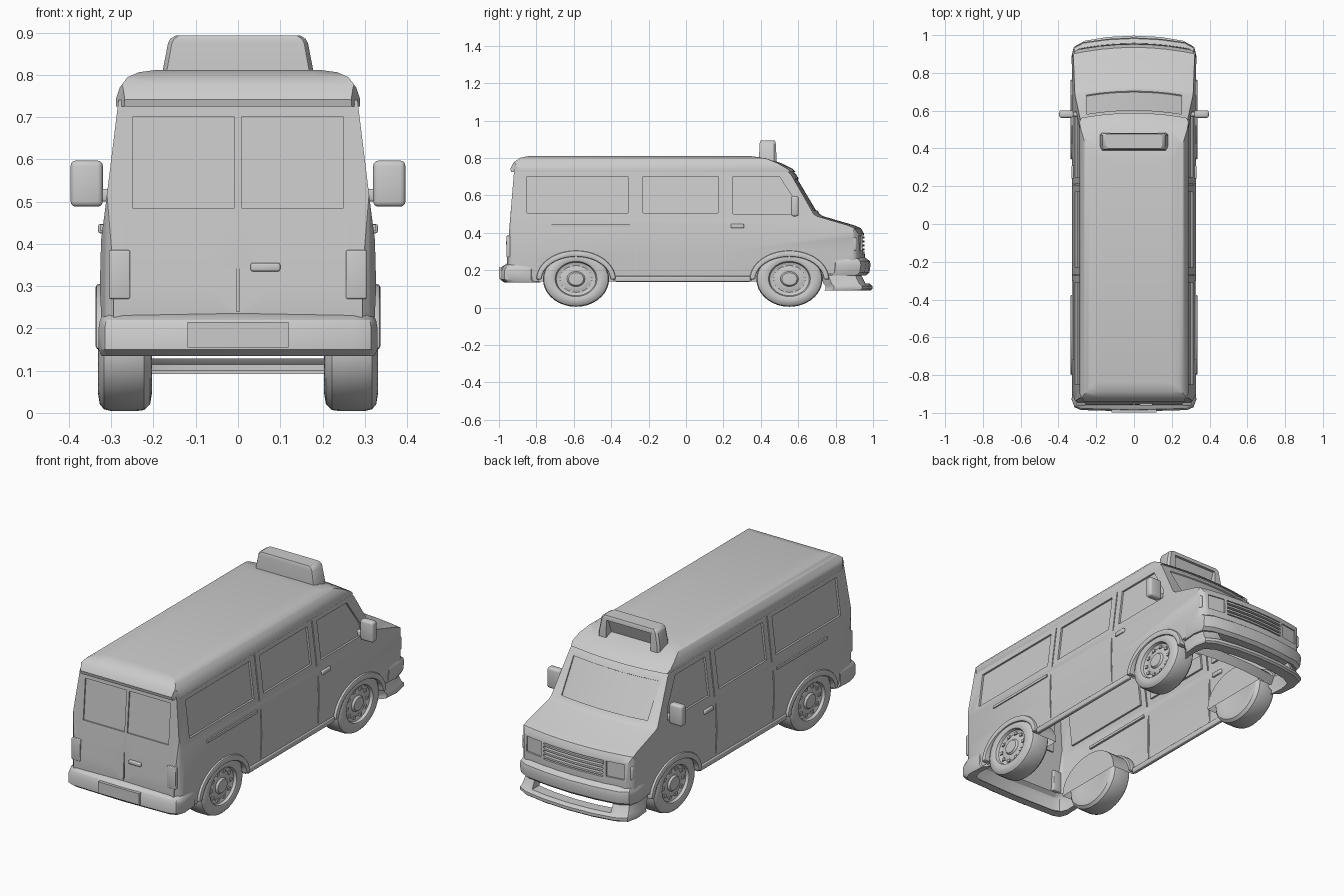
import bpy, bmesh, math
from mathutils import Vector

cube = bpy.data.objects.get("Cube")
if cube:
    bpy.data.objects.remove(cube, do_unlink=True)

grey = bpy.data.materials.new("plain grey")
grey.use_nodes = True
GREY = (0.6, 0.6, 0.6, 1)
grey.diffuse_color = GREY
grey.node_tree.nodes["Principled BSDF"].inputs["Base Color"].default_value = GREY

X_STEPS = [i * 0.0875 for i in range(-4, 5)]


def wall(z):
    """Half width of the leaning upper side wall."""
    return 0.316 - (z - 0.47) * 0.123


def rear(z):
    """Depth of the leaning rear face."""
    return -0.955 + (z - 0.3) * 0.083


def bow(p):
    """Curve the nose and windscreen backwards toward the sides."""
    p.y -= 0.33 * p.x ** 2 * max(0, min(1, (p.y - 0.4) / 0.15))


def mirrored(half):
    return half + [(-x, v) for x, v in reversed(half) if x > 0]


def u_strip(half, kx, ky):
    """Closed U-shaped band with its inner edge scaled inwards."""
    outer = mirrored(half)
    return outer + [(x * kx, y * ky) for x, y in reversed(outer)]


def make(name, bm):
    bmesh.ops.recalc_face_normals(bm, faces=bm.faces)
    me = bpy.data.meshes.new(name)
    bm.to_mesh(me)
    bm.free()
    ob = bpy.data.objects.new(name, me)
    bpy.context.scene.collection.objects.link(ob)
    return ob


def prism(name, pts, axis, levels, warp=None):
    """Sweep a 2D loop along an axis; a level may be (position, scale)."""
    bm = bmesh.new()
    rings = []
    for lv in levels:
        t, s = lv if isinstance(lv, tuple) else (lv, 1)
        ring = []
        for a, b in pts:
            a, b = a * s, b * s
            p = Vector({"x": (t, a, b), "y": (a, t, b), "z": (a, b, t)}[axis])
            if warp:
                warp(p)
            ring.append(bm.verts.new(p))
        rings.append(ring)
    n = len(pts)
    for r, q in zip(rings, rings[1:]):
        for i in range(n):
            bm.faces.new((r[i], r[(i + 1) % n], q[(i + 1) % n], q[i]))
    bm.faces.new(rings[0])
    bm.faces.new(rings[-1])
    return make(name, bm)


def rect(a0, a1, b0, b1):
    return [(a0, b0), (a1, b0), (a1, b1), (a0, b1)]


def bake(ob):
    dg = bpy.context.evaluated_depsgraph_get()
    me = bpy.data.meshes.new_from_object(ob.evaluated_get(dg))
    ob.modifiers.clear()
    ob.data = me


def combine(ob, others, op):
    for o in others:
        m = ob.modifiers.new(op, "BOOLEAN")
        m.object, m.operation, m.solver = o, op, "EXACT"
        o.hide_render = True
    bake(ob)
    for o in others:
        bpy.data.objects.remove(o, do_unlink=True)


def open_faces(ob, rule):
    """Remove the faces a rule picks, leaving an open shell."""
    bm = bmesh.new()
    bm.from_mesh(ob.data)
    bm.normal_update()
    picked = [f for f in bm.faces if rule(f.normal.z, f.calc_center_median().z)]
    bmesh.ops.delete(bm, geom=picked, context="FACES")
    bm.to_mesh(ob.data)
    bm.free()


def bevel(ob, width, segments=3, limit=30):
    m = ob.modifiers.new("round", "BEVEL")
    m.width, m.segments, m.angle_limit = width, segments, math.radians(limit)
    bake(ob)


def box(name, x, y, z, width=0.0):
    ob = prism(name, rect(*x, *y), "z", z)
    if width:
        bevel(ob, width)


def ellipse(cy, cz, ry, rz, a0=0, a1=360, n=32):
    return [(cy + ry * math.cos(math.radians(a0 + (a1 - a0) * i / n)),
             cz + rz * math.sin(math.radians(a0 + (a1 - a0) * i / n))) for i in range(n + 1)]


# Body shell: side profile cut to the cross-section and plan outlines
body = prism("body", [(-0.945, 0.14), (-0.958, 0.22), (-0.955, 0.3), (rear(0.74), 0.74),
                      (0.56, 0.74), (0.59, 0.71), (0.715, 0.5), (0.735, 0.488), (0.9, 0.44),
                      (0.935, 0.425), (0.952, 0.395), (0.957, 0.25), (0.945, 0.18),
                      (0.8, 0.18), (0.775, 0.14)], "x", X_STEPS, bow)
section = prism("section", mirrored([(0.31, 0.1), (0.321, 0.17), (0.327, 0.3), (0.324, 0.41),
                                     (0.316, 0.47), (wall(0.9), 0.9)]), "y", [-1.2, 1.2])
plan = prism("plan", mirrored([(0.285, -1.1), (0.295, -0.952), (0.312, -0.935), (0.332, -0.89), (0.332, 0.86),
                               (0.325, 0.895), (0.308, 0.918), (0.28, 0.935), (0.2, 1.1)]), "z", [-0.2, 1.2])
combine(body, [section, plan], "INTERSECT")

# Wheel wells, window recesses and door seams
WHEELS = {"rear": -0.588, "front": 0.553}
SIDES = {"left": 1, "right": -1}
cuts = []


def side_cut(pts, side, depth):
    def lean(p):
        p.x = side * ((wall(p.z) if p.z > 0.47 else 0.324) - depth + p.x)
    cuts.append(prism("cutter", pts, "x", [0, 0.2], lean))


for s in SIDES.values():
    for cy in WHEELS.values():
        cuts.append(prism("well", ellipse(cy, 0.15, 0.2, 0.145)[:-1], "x", [s * 0.19, s * 0.5]))
    side_cut(rect(-0.85, -0.31, 0.505, 0.7), s, 0.01)
    side_cut(rect(-0.23, 0.17, 0.505, 0.7), s, 0.01)
    side_cut([(0.25, 0.5), (0.6, 0.5), (0.59, 0.56), (0.5, 0.7), (0.25, 0.7)], s, 0.01)
    for y in (-0.27, 0.21):
        side_cut(rect(y - 0.003, y + 0.003, 0.48, 0.715), s, 0.005)
        side_cut(rect(y - 0.003, y + 0.003, 0.18, 0.46), s, 0.005)
    edges = sorted((s * 0.008, s * 0.25))
    cuts.append(prism("rear_pane", [(-1.1, 0.485), (rear(0.485) + 0.007, 0.485),
                                    (rear(0.7) + 0.007, 0.7), (-1.1, 0.7)], "x", edges))
    edges = sorted((s * 0.19, s * 0.285))
    cuts.append(prism("lamp_recess", rect(0.946, 1.1, 0.305, 0.385), "x", edges, bow))
cuts.append(prism("rear_seam", rect(-1.1, -0.948, 0.24, 0.47), "x", [-0.003, 0.003]))
cuts.append(prism("grille_recess", rect(0.935, 1.1, 0.3, 0.385), "x", [x * 0.5 for x in X_STEPS], bow))
cuts.append(prism("screen_recess", [(0.597, 0.685), (0.698, 0.515), (0.794, 0.575), (0.693, 0.745)],
                  "x", [x * 0.72 for x in X_STEPS], bow))
combine(body, cuts, "DIFFERENCE")
# The shell has no floor, and opens upward into the roof
open_faces(body, lambda n, z: (n < -0.9 and z < 0.19) or (n > 0.9 and z > 0.735))

# Roof cap with overhanging lip
roof = prism("roof", [(-0.935, 0.725), (-0.939, 0.742), (-0.922, 0.775), (-0.89, 0.8), (-0.84, 0.811),
                      (0.34, 0.811), (0.43, 0.798), (0.51, 0.772), (0.57, 0.742), (0.588, 0.725)],
             "x", X_STEPS, bow)
section = prism("section", mirrored([(0.286, 0.7), (0.289, 0.727), (0.289, 0.742), (0.28, 0.77),
                                     (0.262, 0.794), (0.235, 0.806), (0.17, 0.815)]), "y", [-1.2, 1.2])
plan = prism("plan", mirrored([(0.25, -1), (0.272, -0.925), (0.3, -0.88), (0.3, 0.5),
                               (0.285, 0.55), (0.22, 0.7)]), "z", [0.5, 1])
combine(roof, [section, plan], "INTERSECT")
open_faces(roof, lambda n, z: n < -0.9 and z < 0.735)

# Roof sign, hollowed on its forward side
sign = prism("roof_sign", mirrored([(0.17, -0.047), (0.18, -0.03), (0.18, 0.035), (0.17, 0.047)]), "z",
             [(0.775, 1), (0.81, 0.99), (0.875, 0.92), (0.885, 0.89), (0.893, 0.82)])
combine(sign, [prism("sign_cut", [(-0.01, 0.76), (0.2, 0.76), (0.2, 0.87), (0.03, 0.87)],
                     "x", [-0.13, 0.13])], "DIFFERENCE")
sign.location.y = 0.437

# Bumpers, and the front apron with its open slot above the lip
prism("rear_bumper", u_strip([(0.325, -0.83), (0.33, -0.93), (0.315, -0.97), (0.28, -0.985), (0, -0.993)],
                             0.9, 0.955),
      "z", [(0.135, 0.98), (0.15, 1), (0.2, 1), (0.22, 0.99), (0.235, 0.965)])
prism("front_bumper", u_strip([(0.326, 0.8), (0.332, 0.88), (0.32, 0.935), (0.27, 0.962), (0.14, 0.98),
                               (0, 0.987)], 0.9, 0.955),
      "z", [(0.172, 0.975), (0.187, 0.993), (0.23, 1), (0.25, 0.995), (0.268, 0.97)])
apron = prism("front_apron", u_strip([(0.32, 0.79), (0.328, 0.88), (0.315, 0.94), (0.26, 0.97), (0.14, 0.99),
                                      (0, 0.997)], 0.88, 0.945),
              "z", [(0.092, 0.99), (0.1, 1), (0.115, 1), (0.128, 0.985), (0.18, 0.96)])
combine(apron, [prism("slot", rect(-0.23, 0.23, 0.8, 1.2), "z", [0.129, 0.3])], "DIFFERENCE")
box("number_plate", (-0.12, 0.12), (-0.999, -0.98), (0.155, 0.215))

# Grille slats
for i in range(4):
    z = 0.306 + i * 0.021
    prism("grille_slat", rect(0.93, 0.954, z, z + 0.01), "x", [x * 0.5 for x in X_STEPS], bow)


def wheel(name, side, cy):
    outline = [(0.21, 0), (0.21, 0.1), (0.204, 0.13), (0.208, 0.158), (0.222, 0.174), (0.24, 0.177),
               (0.3, 0.177), (0.317, 0.172), (0.327, 0.158), (0.331, 0.13), (0.326, 0.112),
               (0.312, 0.106), (0.306, 0.085), (0.312, 0.065), (0.312, 0.048), (0.322, 0.04), (0.324, 0)]
    bm = bmesh.new()
    vs = [bm.verts.new((side * x, 0, r)) for x, r in outline]
    es = [bm.edges.new(pair) for pair in zip(vs, vs[1:])]
    bmesh.ops.spin(bm, geom=vs + es, axis=(1, 0, 0), cent=(0, 0, 0), angle=math.tau, steps=36)
    bmesh.ops.remove_doubles(bm, verts=bm.verts, dist=0.0005)
    # Raised studs around the rim
    for i in range(10):
        a = i * math.tau / 10
        stud = bmesh.ops.create_cube(bm, size=0.018)["verts"]
        bmesh.ops.translate(bm, verts=stud, vec=(side * 0.306, 0.085 * math.cos(a), 0.085 * math.sin(a)))
    ob = make(name, bm)
    ob.scale.z = 0.84
    ob.location = (0, cy, 0.153)


for label, s in SIDES.items():
    def span(a, b):
        return tuple(sorted((s * a, s * b)))

    for end, cy in WHEELS.items():
        wheel(f"{end}_{label}_wheel", s, cy)
        arch = ellipse(cy, 0.15, 0.212, 0.155, 0, 180, 20) + ellipse(cy, 0.15, 0.183, 0.122, 180, 0, 20)
        flare = prism(f"{end}_{label}_arch", arch, "x", span(0.29, 0.337))
        bevel(flare, 0.008, 2, 50)
    # Door mirror
    box(f"{label}_mirror", span(0.32, 0.396), (0.562, 0.602), (0.488, 0.597), 0.012)
    box(f"{label}_mirror_arm", span(0.28, 0.335), (0.57, 0.594), (0.5, 0.53), 0.006)
    # Side trim, door rail, handle and sill
    box(f"{label}_door_rail", span(0.31, 0.327), (-0.72, -0.3), (0.432, 0.446))
    box(f"{label}_door_handle", span(0.31, 0.331), (0.24, 0.31), (0.425, 0.447), 0.005)
    box(f"{label}_sill", span(0.305, 0.327), (-0.38, 0.345), (0.138, 0.168), 0.006)
    # Lamps
    box(f"{label}_tail_lamp", span(0.255, 0.305), (-0.96, -0.935), (0.27, 0.385), 0.004)
    box(f"{label}_turn_lamp", span(0.29, 0.325), (0.87, 0.912), (0.305, 0.375), 0.008)
box("rear_handle", (0.03, 0.1), (-0.962, -0.945), (0.335, 0.355), 0.005)

# Finish: colour and shading
bpy.ops.object.select_all(action="DESELECT")
for ob in bpy.context.scene.objects:
    if ob.type == "MESH":
        ob.data.materials.clear()
        ob.data.materials.append(grey)
        ob.select_set(True)
        bpy.context.view_layer.objects.active = ob
bpy.ops.object.shade_smooth_by_angle(angle=math.radians(32))
